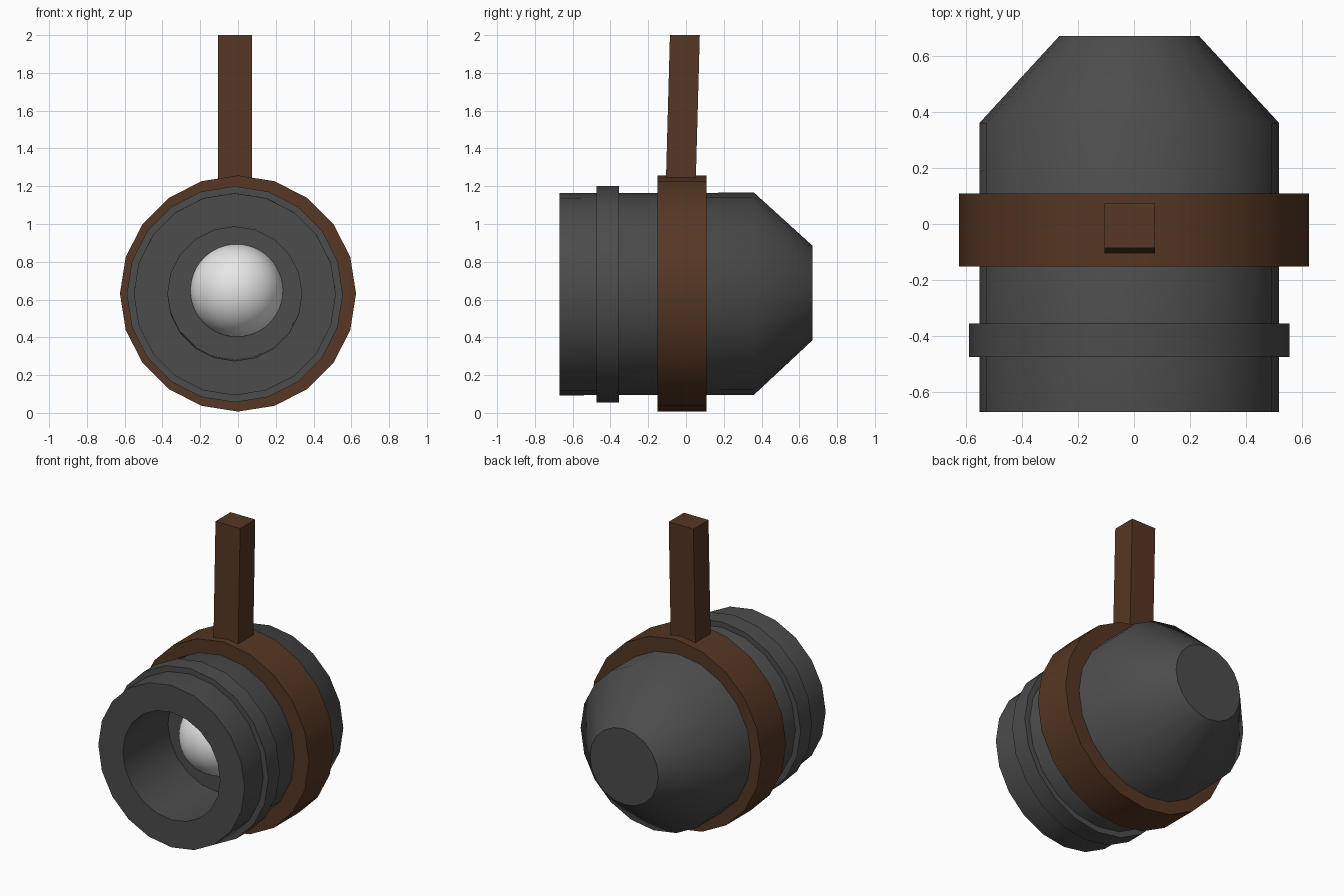
import bpy, bmesh, math

if "Cube" in bpy.data.objects:
    bpy.data.objects.remove(bpy.data.objects["Cube"])

def material(name, rgb):
    m = bpy.data.materials.new(name)
    m.diffuse_color = (*rgb, 1)
    m.use_nodes = True
    m.node_tree.nodes["Principled BSDF"].inputs["Base Color"].default_value = m.diffuse_color
    return m

iron = material("dark_iron", (0.072, 0.072, 0.072))
leather = material("brown_band", (0.092, 0.038, 0.017))
pearl = material("pale_orb", (0.8, 0.8, 0.8))

SIDES = 20

def finish(name, bm, mat, smooth_angle=None):
    bmesh.ops.recalc_face_normals(bm, faces=bm.faces)
    me = bpy.data.meshes.new(name)
    bm.to_mesh(me)
    bm.free()
    ob = bpy.data.objects.new(name, me)
    bpy.context.collection.objects.link(ob)
    me.materials.append(mat)
    if smooth_angle:
        bpy.ops.object.select_all(action='DESELECT')
        ob.select_set(True)
        bpy.context.view_layer.objects.active = ob
        bpy.ops.object.shade_smooth_by_angle(angle=math.radians(smooth_angle))
    return ob

def lathe(name, profile, mat, closed=False):
    """Revolve (radius, y, centre x, centre z) rings about the y direction."""
    bm = bmesh.new()
    rings = []
    for r, y, cx, cz in profile:
        rings.append([bm.verts.new((cx + r * math.sin(2 * math.pi * k / SIDES), y,
                                    cz + r * math.cos(2 * math.pi * k / SIDES)))
                      for k in range(SIDES)])
    pairs = list(zip(rings, rings[1:]))
    if closed:
        pairs.append((rings[-1], rings[0]))
    for a, b in pairs:
        for k in range(SIDES):
            n = (k + 1) % SIDES
            bm.faces.new((a[k], a[n], b[n], b[k]))
    if not closed:
        bm.faces.new(rings[0])
        bm.faces.new(rings[-1])
    return finish(name, bm, mat, 45)

X = -0.017
# Hollow body: socket floor, socket wall, front rim, barrel, tapered back
lathe("body", [(0.355, -0.20, X, 0.637), (0.355, -0.67, X, 0.63),
               (0.535, -0.67, X, 0.628), (0.535, 0.36, X, 0.631),
               (0.25, 0.67, X, 0.635)], iron)

# Raised rim around the barrel
lathe("rim_ring", [(0.572, -0.475, X, 0.628), (0.572, -0.355, X, 0.628),
                   (0.52, -0.355, X, 0.628), (0.52, -0.475, X, 0.628)], iron, True)

# Brown strap around the middle
lathe("band", [(0.625, -0.152, 0, 0.632), (0.625, 0.108, 0, 0.632),
               (0.52, 0.108, 0, 0.632), (0.52, -0.152, 0, 0.632)], leather, True)

# Slightly leaning hanging post
bm = bmesh.new()
bmesh.ops.create_cube(bm, size=1)
for v in bm.verts:
    top = v.co.z > 0
    v.co = (-0.015 + v.co.x * 0.18,
            v.co.y * 0.158 + (-0.006 if top else -0.028),
            2.0 if top else 1.2)
finish("post", bm, leather)

# Orb seated in the socket
bm = bmesh.new()
bmesh.ops.create_uvsphere(bm, u_segments=48, v_segments=24, radius=0.246)
bmesh.ops.translate(bm, verts=bm.verts, vec=(-0.007, -0.18, 0.648))
finish("orb", bm, pearl, 60)
